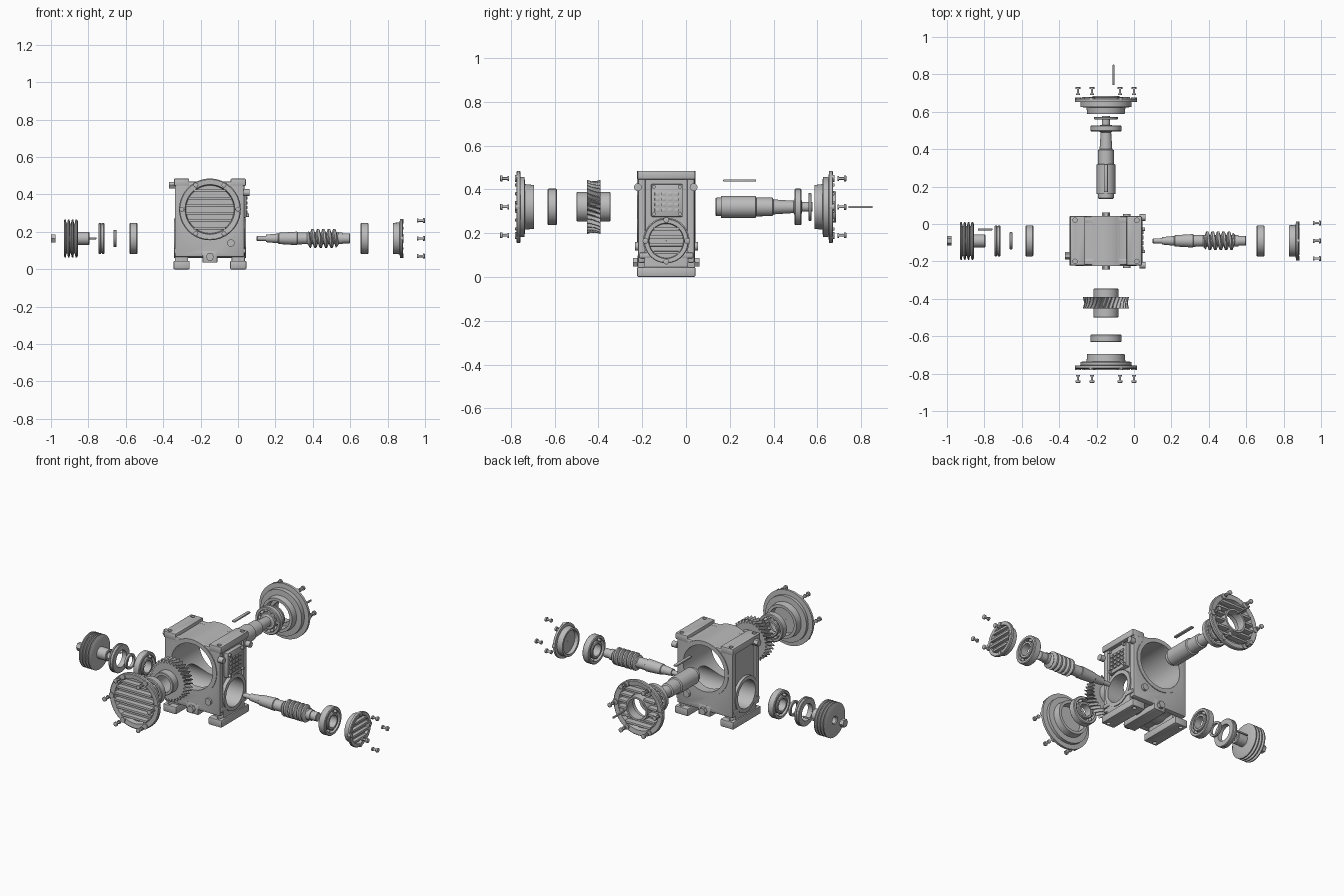
import bpy, bmesh, math
from mathutils import Vector, Matrix

if "Cube" in bpy.data.objects:
    bpy.data.objects.remove(bpy.data.objects["Cube"], do_unlink=True)

GREY = (0.5, 0.5, 0.5, 1)
grey = bpy.data.materials.new("machined grey")
grey.use_nodes = True
grey.diffuse_color = GREY
grey.node_tree.nodes["Principled BSDF"].inputs["Base Color"].default_value = GREY

WX, WZ = -0.15, 0.32      # wheel axis, runs along y
SY, SZ = -0.09, 0.165     # worm axis, runs along x
parts = []


def place(axis, t, u, v):
    """Point at t along an axis, offset (u, v) across it."""
    if axis == "y":
        return Vector((WX + u, t, WZ + v))
    if axis == "x":
        return Vector((t, SY + u, SZ + v))
    return Vector((u, v, t))


def finish(name, bm):
    bmesh.ops.recalc_face_normals(bm, faces=bm.faces)
    me = bpy.data.meshes.new(name)
    bm.to_mesh(me)
    bm.free()
    me.materials.append(grey)
    ob = bpy.data.objects.new(name, me)
    bpy.context.collection.objects.link(ob)
    parts.append(ob)
    return ob


def lathe(name, axis, profile, seg=40, ring=False, off=(0, 0), shape=None):
    """Turn (t, r) points round an axis; ring closes the section, shape alters r."""
    bm = bmesh.new()
    rows = []
    for t, r in profile:
        row = []
        for i in range(seg):
            a = math.tau * i / seg
            q = shape(t, r, a) if shape else r
            row.append(bm.verts.new(place(axis, t, off[0] + q * math.cos(a), off[1] + q * math.sin(a))))
        rows.append(row)
    for k in range(len(rows) if ring else len(rows) - 1):
        p, q = rows[k], rows[(k + 1) % len(rows)]
        for i in range(seg):
            j = (i + 1) % seg
            bm.faces.new((p[i], p[j], q[j], q[i]))
    if not ring:
        bm.faces.new(rows[0])
        bm.faces.new(rows[-1])
    return finish(name, bm)


def rod(name, axis, t0, t1, r, off=(0, 0), seg=40):
    return lathe(name, axis, [(t0, r), (t1, r)], seg, off=off)


def tube(name, axis, t0, t1, r_in, r_out, c=0.004):
    return lathe(name, axis, [(t0, r_in), (t0, r_out - c), (t0 + c, r_out), (t1 - c, r_out),
                              (t1, r_out - c), (t1, r_in)], ring=True)


def box(name, lo, hi, bevel=0.0):
    lo, hi = Vector(lo), Vector(hi)
    bm = bmesh.new()
    bmesh.ops.create_cube(bm, size=1, matrix=Matrix.Translation((lo + hi) / 2) @ Matrix.Diagonal((*(hi - lo), 1)))
    if bevel:
        bmesh.ops.bevel(bm, geom=bm.edges[:], offset=bevel, segments=2, affect="EDGES", profile=0.5)
    return finish(name, bm)


def boolean(target, tool, kind):
    tool.hide_render = True
    mod = target.modifiers.new(kind, "BOOLEAN")
    mod.operation, mod.object, mod.solver = kind, tool, "EXACT"
    bpy.context.view_layer.objects.active = target
    bpy.ops.object.modifier_apply(modifier=mod.name)
    parts.remove(tool)
    bpy.data.objects.remove(tool, do_unlink=True)


def bolt(name, axis, t, d, off):
    """Bolt with its head at t and its shank running in direction d."""
    lathe(name, axis, [(t + d * s, r) for s, r in ((0, .008), (.002, .013), (.012, .013), (.012, .006),
          (.034, .006), (.034, .011), (.042, .011))], 12, off=off)


def bearing(name, axis, t0, t1):
    tube(name + "_outer_race", axis, t0, t1, .066, .083)
    tube(name + "_inner_race", axis, t0, t1, .036, .051)
    bm = bmesh.new()
    for i in range(10):
        a = math.tau * i / 10
        c = place(axis, (t0 + t1) / 2, .0585 * math.cos(a), .0585 * math.sin(a))
        bmesh.ops.create_uvsphere(bm, u_segments=12, v_segments=8, radius=.0115, matrix=Matrix.Translation(c))
    finish(name + "_balls", bm)


def slats(name, axis, t0, t1, radius, levels, hole=0):
    """Parallel fins that fill a round recess, broken by a centre hole."""
    for k, v in enumerate(levels):
        w = math.sqrt(radius ** 2 - v ** 2)
        h = math.sqrt(max(hole ** 2 - v ** 2, 0))
        spans = [(-w, -h), (h, w)] if h else [(-w, w)]
        for j, (a, b) in enumerate(spans):
            box(f"{name}_{k}_{j}", place(axis, t0, a, v - .007), place(axis, t1, b, v + .007), .002)


# Housing: end plates, arch, worm bosses, pads and feet joined together
housing = box("housing", (-.325, -.205, .07), (.02, .025, .465), .01)
for y0, y1 in ((-.22, -.185), (.005, .04)):
    boolean(housing, box("end_plate", (-.338, y0, .065), (.034, y1, .468), .008), "UNION")
boolean(housing, rod("arch", "y", -.224, .044, .163, seg=64), "UNION")
boolean(housing, rod("worm_boss", "x", -.342, .042, .106, seg=48), "UNION")
for x0, x1 in ((-.345, -.258), (-.042, .045)):
    boolean(housing, box("foot", (x0, -.223, 0), (x1, .043, .045), .006), "UNION")
    boolean(housing, box("foot_web", (x0 + .008, -.19, .03), (x1 - .008, .01, .12), .004), "UNION")
    boolean(housing, box("top_pad", (x0 + .003, -.222, .445), (x1 - .003, .042, .485), .006), "UNION")
boolean(housing, box("ledge", (-.343, -.215, .085), (.043, .035, .112), .008), "UNION")
boolean(housing, box("drain_boss", (-.19, -.222, .035), (-.11, .042, .1), .006), "UNION")
boolean(housing, rod("wheel_bore", "y", -.3, .1, .138, seg=64), "DIFFERENCE")
boolean(housing, rod("worm_bore", "x", -.4, .1, .083, seg=48), "DIFFERENCE")
for x in (-.315, .015):
    for y in (-.2, .02):
        boolean(housing, rod("foot_hole", "z", -.01, .06, .012, (x, y), 16), "DIFFERENCE")
        boolean(housing, rod("pad_hole", "z", .47, .5, .012, (x, y), 16), "DIFFERENCE")

# Plugs on the housing
for side, y0, y1 in (("front", -.242, -.21), ("back", .03, .062)):
    rod(side + "_drain_plug", "y", y0, y1, .022, (0, .067 - WZ), 6)
    rod(side + "_level_plug", "y", y0 + .008, y1 - .008, .02, (.112, .14 - WZ), 16)
rod("breather_plug", "x", -.37, -.33, .02, (-.08, .45 - SZ), 6)
for y in (-.22, .035):
    rod("side_plug", "x", .03, .062, .018, (y - SY, .41 - SZ), 12)

# Side inspection cover with raised blocks and corner screws
box("inspection_cover", (.015, -.16, .275), (.045, -.015, .425), .006)
for i in range(4):
    for j in range(4):
        y, z = -.132 + i * .03, .305 + j * .025
        box("cover_block", (.04, y - .011, z - .008), (.052, y + .011, z + .008), .002)
for y in (-.147, -.028):
    for z in (.288, .412):
        rod("cover_screw", "x", .04, .058, .009, (y - SY, z - SZ), 12)

# Closed front cap and open back cap
lathe("front_cap", "y", [(-.748, .001), (-.748, .128), (-.773, .133), (-.775, .16), (-.771, .165), (-.757, .165),
      (-.755, .137), (-.737, .137), (-.735, .104), (-.695, .1), (-.695, .083), (-.735, .08), (-.735, .001)], 64, True)
slats("front_cap_slat", "y", -.78, -.745, .131, [-.1 + .04 * k for k in range(6)])
lathe("back_cap", "y", [(.643, .062), (.643, .128), (.669, .133), (.672, .16), (.668, .165), (.653, .165),
      (.651, .137), (.625, .137), (.623, .104), (.587, .1), (.587, .083), (.63, .08), (.63, .062)], 64, True)
lathe("back_cap_collar", "y", [(.635, .06), (.635, .075), (.685, .071), (.685, .06)], 48, True)
slats("back_cap_slat", "y", .64, .678, .131, [-.1 + .04 * k for k in range(6)], .072)
for i in range(6):
    a = math.tau * i / 6
    off = (.15 * math.cos(a), .15 * math.sin(a))
    bolt("front_cap_bolt", "y", -.85, 1, off)
    bolt("back_cap_bolt", "y", .733, -1, off)
    rod("front_cap_seat", "y", -.78, -.76, .016, off, 16)
    rod("back_cap_seat", "y", .655, .677, .016, off, 16)

# Worm wheel with slanted teeth on a bored hub
TEETH = 32


def tooth(t, r, a):
    if r < .1:
        return r
    f = (a * TEETH / math.tau + t * 16) % 1
    return r - .018 * min(max((abs(f - .5) - .15) * 6, 0), 1)


rim = [(-.453 + .063 * k / 8, .124 - .006 * math.sin(math.pi * k / 8)) for k in range(9)]
lathe("worm_wheel", "y", [(-.5, .05), (-.5, .064), (-.497, .067), (-.453, .067)] + rim +
      [(-.39, .067), (-.348, .067), (-.345, .064), (-.345, .05)], TEETH * 8, True, shape=tooth)

# Output shaft with its keys, bearings and retaining ring
lathe("output_shaft", "y", [(.135, .039), (.139, .042), (.16, .042), (.16, .05), (.317, .05), (.321, .043), (.395, .042),
      (.4, .034), (.49, .028), (.495, .036), (.527, .036), (.53, .022), (.578, .022)])
box("shaft_key", (WX - .01, .17, .436), (WX + .01, .32, .446), .003)
box("spare_key", (-.114, .742, .315), (-.104, .852, .325), .003)
bearing("front_bearing", "y", -.632, -.59)
bearing("back_bearing", "y", .495, .527)
tube("shaft_ring", "y", .56, .572, .045, .064, .002)

# Worm shaft with a helical thread
def thread(t, r, a):
    if not .37 < t < .54:
        return r
    f = (t / .029 - a / math.tau) % 1
    fade = min((t - .37) / .015, (.54 - t) / .015, 1)
    return r + .019 * fade * min(max((.4 - abs(f - .5)) * 5, 0), 1)


lathe("worm_shaft", "x", [(.1, .01), (.103, .013), (.15, .014), (.15, .02), (.215, .026), (.218, .03), (.315, .036),
      (.318, .032)] + [(.35 + .002 * k, .031) for k in range(101)] + [(.56, .031), (.56, .026), (.597, .026), (.6, .023)],
      40, shape=thread)
bearing("left_worm_bearing", "x", .655, .698)
bearing("right_worm_bearing", "x", -.58, -.538)

# Worm end cap and its bolts
lathe("worm_cap", "x", [(.864, .001), (.864, .078), (.88, .081), (.881, .099), (.878, .102), (.866, .102), (.864, .085),
      (.83, .083), (.83, .07), (.852, .068), (.852, .001)], 48, True)
slats("worm_cap_slat", "x", .86, .884, .079, [-.054 + .036 * k for k in range(4)])
for u, v in ((0, 1), (1, 0), (0, -1), (-1, 0)):
    bolt("worm_cap_bolt", "x", 1, -1, (u * .095, v * .095))
    rod("worm_cap_seat", "x", .866, .885, .012, (u * .092, v * .092), 12)

# Seal and ring at the drive end
lathe("oil_seal", "x", [(-.745, .05), (-.745, .08), (-.742, .083), (-.734, .083), (-.733, .079), (-.728, .079),
      (-.727, .083), (-.718, .083), (-.715, .08), (-.715, .05)], ring=True)
tube("worm_ring", "x", -.665, -.65, .032, .046, .002)

# Grooved drive pulley, key and end nut
grooves = []
for k in range(4):
    x = -.93 + k * .02
    grooves += [(x, .096), (x + .003, .102), (x + .009, .102), (x + .013, .08), (x + .017, .08)]
lathe("pulley", "x", [(-.93, .025)] + grooves[:-2] + [(-.855, .09), (-.855, .035), (-.798, .035), (-.795, .032),
      (-.795, .02), (-.925, .02)], 48, True)
box("pulley_key", (-.835, -.034, .16), (-.757, -.024, .17), .003)
rod("end_nut", "x", -1, -.976, .025, seg=6)

# Smooth the turned surfaces while keeping edges sharp
bpy.ops.object.select_all(action="DESELECT")
for ob in parts:
    ob.select_set(True)
bpy.context.view_layer.objects.active = housing
bpy.ops.object.shade_smooth_by_angle(angle=math.radians(32))
